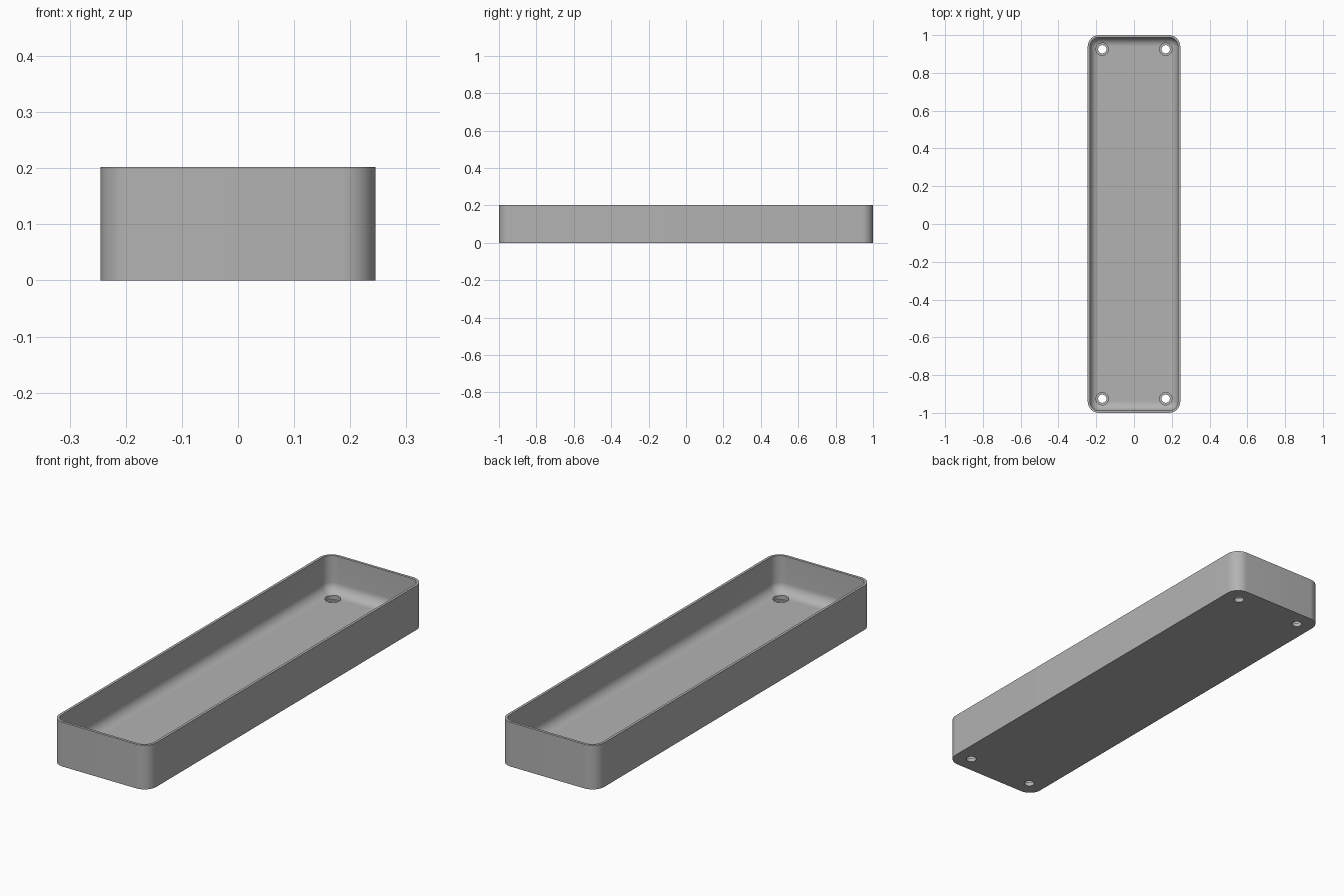
import bpy, bmesh
from math import sin, cos, pi, radians

cube = bpy.data.objects.get("Cube")
if cube:
    bpy.data.objects.remove(cube, do_unlink=True)

HALF_X, HALF_Y, HEIGHT = 0.245, 1.0, 0.202
CORNER, WALL, FLOOR, FILLET = 0.06, 0.012, 0.035, 0.046
HOLE_X, HOLE_Y = 0.168, 0.925
STEPS = 12

grey = bpy.data.materials.new("plain grey")
grey.use_nodes = True
colour = (0.45, 0.45, 0.45, 1)
grey.diffuse_color = colour
grey.node_tree.nodes["Principled BSDF"].inputs["Base Color"].default_value = colour


def rounded_ring(bm, inset, z):
    """Ring of vertices along a rounded rectangle."""
    r = CORNER - inset
    ring = []
    for quarter, (sx, sy) in enumerate([(1, 1), (-1, 1), (-1, -1), (1, -1)]):
        for i in range(STEPS + 1):
            a = (quarter + i / STEPS) * pi / 2
            ring.append(bm.verts.new((sx * (HALF_X - CORNER) + r * cos(a),
                                      sy * (HALF_Y - CORNER) + r * sin(a), z)))
    return ring


def loft(bm, rings):
    """Skin consecutive rings and cap both ends."""
    for low, high in zip(rings, rings[1:]):
        n = len(low)
        for i in range(n):
            j = (i + 1) % n
            bm.faces.new((low[i], low[j], high[j], high[i]))
    bm.faces.new(rings[0][::-1])
    bm.faces.new(rings[-1])


def finish(bm, name):
    bmesh.ops.recalc_face_normals(bm, faces=bm.faces)
    mesh = bpy.data.meshes.new(name)
    bm.to_mesh(mesh)
    bm.free()
    mesh.materials.append(grey)
    obj = bpy.data.objects.new(name, mesh)
    bpy.context.collection.objects.link(obj)
    return obj


# Tray: outer wall, rim, inner wall, then a fillet into the floor
profile = [(0, 0), (0, HEIGHT), (WALL, HEIGHT)]
for i in range(STEPS + 1):
    a = i / STEPS * pi / 2
    profile.append((WALL + FILLET * (1 - cos(a)), FLOOR + FILLET * (1 - sin(a))))
bm = bmesh.new()
loft(bm, [rounded_ring(bm, inset, z) for inset, z in profile])
tray = finish(bm, "tray")

# Counterbored screw holes in the four corners
bm = bmesh.new()
for sx in (-1, 1):
    for sy in (-1, 1):
        rings = []
        for r, z in [(0.022, -0.05), (0.022, 0.018), (0.033, 0.018), (0.033, 0.12)]:
            rings.append([bm.verts.new((sx * HOLE_X + r * cos(k * pi / 16),
                                        sy * HOLE_Y + r * sin(k * pi / 16), z))
                          for k in range(32)])
        loft(bm, rings)
cutter = finish(bm, "hole_cutter")
cutter.hide_render = True

bpy.context.view_layer.objects.active = tray
tray.select_set(True)
cut = tray.modifiers.new("screw holes", 'BOOLEAN')
cut.operation = 'DIFFERENCE'
cut.solver = 'EXACT'
cut.object = cutter
bpy.ops.object.modifier_apply(modifier=cut.name)
bpy.data.objects.remove(cutter, do_unlink=True)
bpy.ops.object.shade_smooth_by_angle(angle=radians(30))
